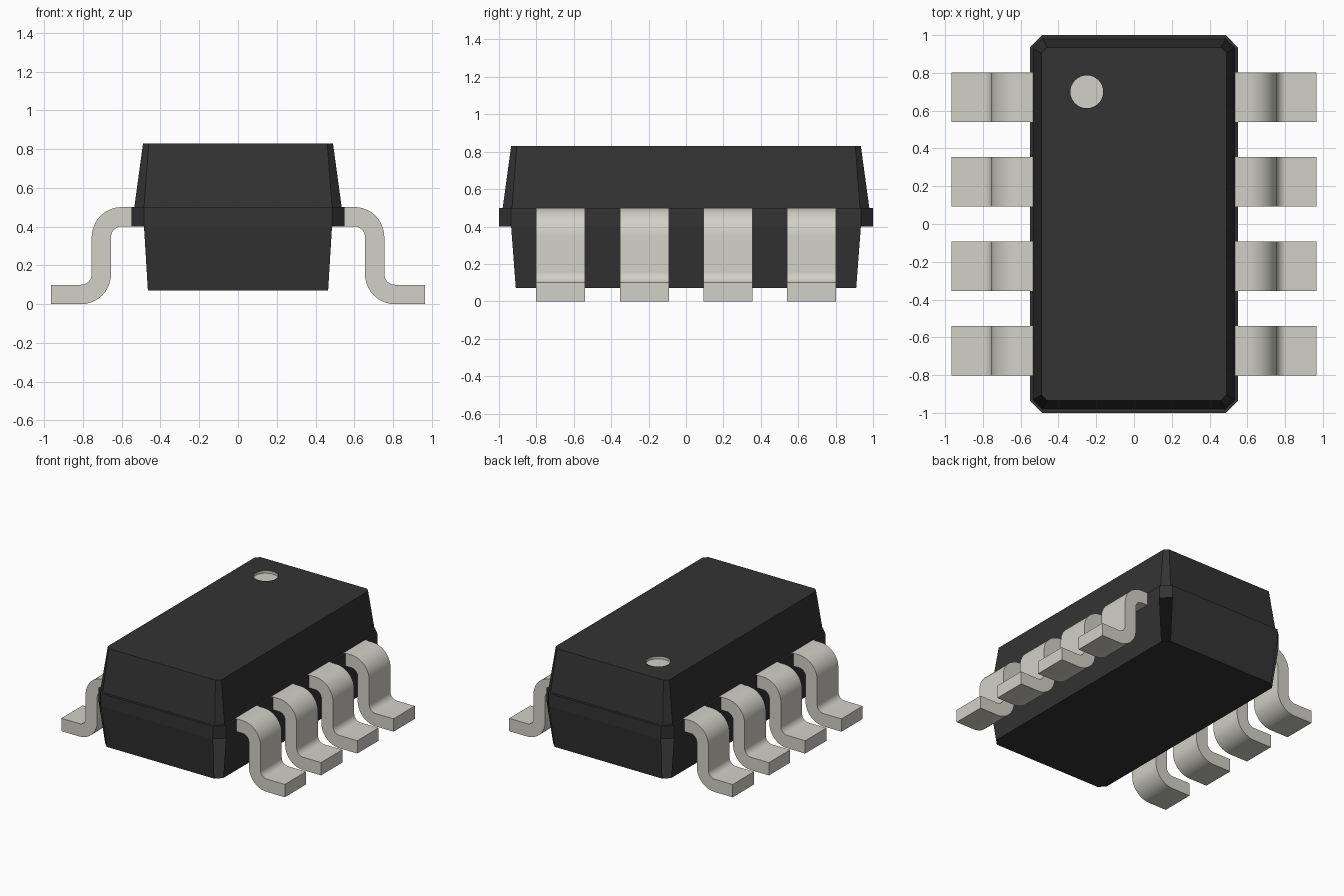
import bpy
import bmesh
from math import cos, sin, pi, radians
from mathutils import Vector

cube = bpy.data.objects.get("Cube")
if cube:
    bpy.data.objects.remove(cube, do_unlink=True)


def make_material(name, rgb):
    mat = bpy.data.materials.new(name)
    mat.use_nodes = True
    color = (*rgb, 1.0)
    mat.diffuse_color = color
    bsdf = next(n for n in mat.node_tree.nodes if n.type == 'BSDF_PRINCIPLED')
    bsdf.inputs["Base Color"].default_value = color
    bsdf.inputs["Roughness"].default_value = 0.6
    return mat


black = make_material("black_plastic", (0.033, 0.033, 0.033))
metal = make_material("pale_metal", (0.64, 0.635, 0.57))


def finish(bm, name, materials):
    bmesh.ops.recalc_face_normals(bm, faces=bm.faces[:])
    mesh = bpy.data.meshes.new(name)
    bm.to_mesh(mesh)
    bm.free()
    for mat in materials:
        mesh.materials.append(mat)
    obj = bpy.data.objects.new(name, mesh)
    bpy.context.collection.objects.link(obj)
    return obj


def ring(bm, z, hx, hy, c):
    """Rectangle of half sizes hx, hy with corners cut by c."""
    points = []
    for sx, sy in ((1, 1), (-1, 1), (-1, -1), (1, -1)):
        pair = [(sx * hx, sy * (hy - c)), (sx * (hx - c), sy * hy)]
        points += pair if sx * sy > 0 else pair[::-1]
    return [bm.verts.new((x, y, z)) for x, y in points]


def circle(bm, center, radius, z, count=32):
    return [bm.verts.new((center[0] + radius * cos(2 * pi * i / count),
                          center[1] + radius * sin(2 * pi * i / count), z))
            for i in range(count)]


def bridge(bm, a, b, keep=lambda i: True):
    n = len(a)
    return [bm.faces.new((a[i], a[(i + 1) % n], b[(i + 1) % n], b[i]))
            for i in range(n) if keep(i)]


# Case: tapered shell with a belt; the lower corner slots stay open
bm = bmesh.new()
sections = [(0.07, 0.51, 0.955, 0.045), (0.40, 0.55, 1.0, 0.065),
            (0.50, 0.55, 1.0, 0.065), (0.50, 0.535, 0.98, 0.05),
            (0.83, 0.49, 0.935, 0.03)]
rings = [ring(bm, *s) for s in sections]
bm.faces.new(rings[0][::-1])
for level, (low, high) in enumerate(zip(rings, rings[1:])):
    bridge(bm, low, high, lambda i: level > 0 or i % 2 == 1)

# Round marker recess sunk into the top
rim = circle(bm, (-0.25, 0.70), 0.087, 0.83)
floor = circle(bm, (-0.25, 0.70), 0.087, 0.81)
marker = bridge(bm, floor, rim) + [bm.faces.new(floor)]
for face in marker:
    face.material_index = 1
edges = [bm.edges.get((loop[i - 1], loop[i]))
         for loop in (rings[-1], rim) for i in range(len(loop))]
bmesh.ops.triangle_fill(bm, use_beauty=True, use_dissolve=False,
                        edges=edges, normal=Vector((0, 0, 1)))
finish(bm, "case", [black, metal])


# Gull-wing pins
def arc(cx, cz, r, start, end, steps=10):
    return [(cx + r * cos(radians(start + (end - start) * i / steps)),
             cz + r * sin(radians(start + (end - start) * i / steps)))
            for i in range(steps + 1)]


profile = ([(0.535, 0.501)] + arc(0.60, 0.346, 0.155, 90, 0)
           + arc(0.81, 0.155, 0.055, 180, 270)
           + [(0.965, 0.10), (0.965, 0.0)]
           + arc(0.81, 0.155, 0.155, 270, 180)
           + arc(0.60, 0.346, 0.055, 0, 90) + [(0.535, 0.401)])


def pin(name, side, y, half=0.131):
    bm = bmesh.new()
    front = [bm.verts.new((side * x, y - half, z)) for x, z in profile]
    back = [bm.verts.new((side * x, y + half, z)) for x, z in profile]
    bridge(bm, front, back)
    bm.faces.new(front)
    bm.faces.new(back[::-1])
    return finish(bm, name, [metal])


pins = [pin(f"{label}_pin_{row + 1}", side, -0.67 + row * 0.447)
        for label, side in (("left", 1), ("right", -1)) for row in range(4)]

bpy.ops.object.select_all(action='DESELECT')
for obj in pins:
    obj.select_set(True)
bpy.context.view_layer.objects.active = pins[0]
bpy.ops.object.shade_smooth_by_angle(angle=radians(30))
bpy.ops.object.select_all(action='DESELECT')
